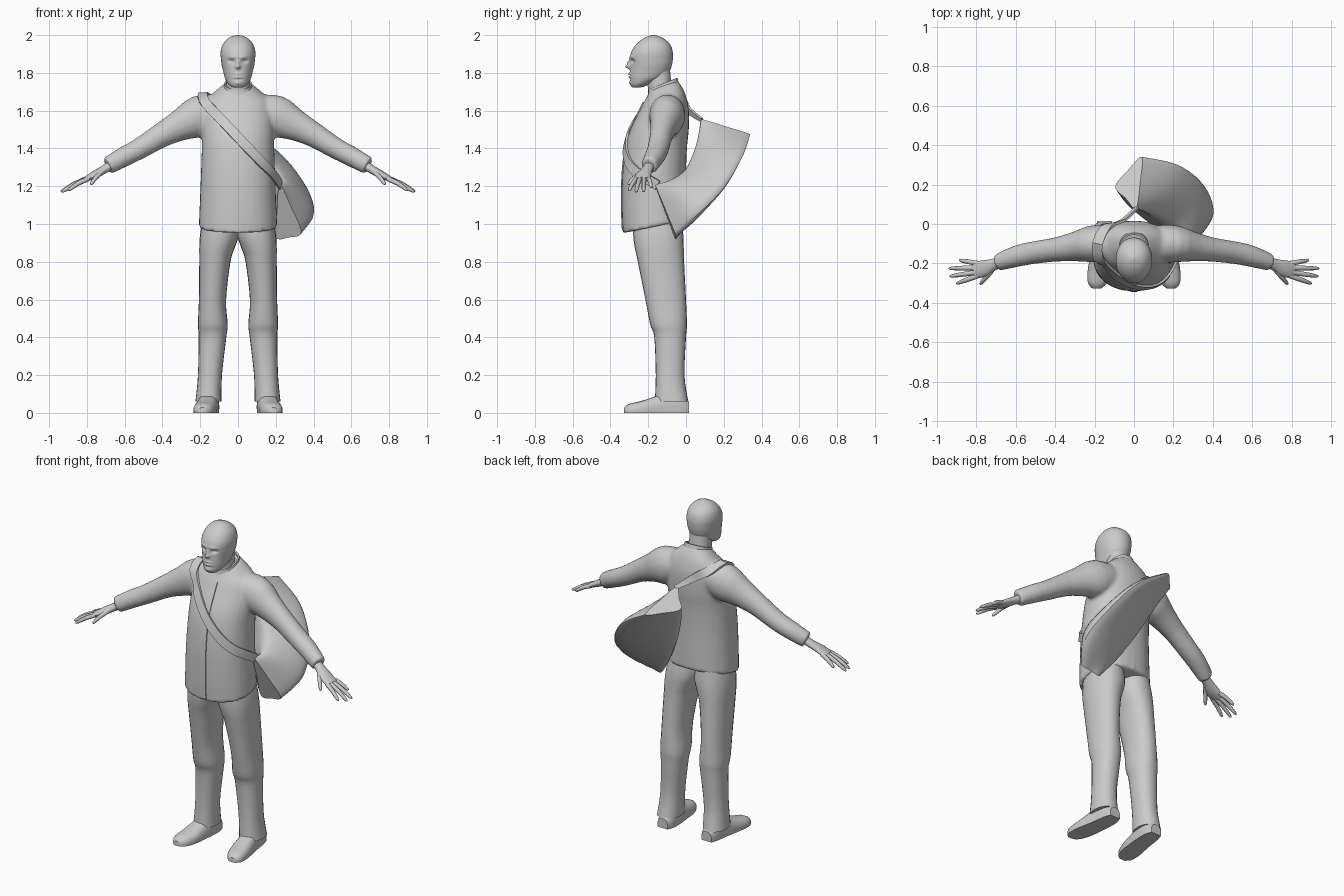
import bpy, bmesh, math
from mathutils import Vector as V
from mathutils.bvhtree import BVHTree

if "Cube" in bpy.data.objects:
    bpy.data.objects.remove(bpy.data.objects["Cube"])

mat = bpy.data.materials.new("light_grey")
mat.diffuse_color = (0.6, 0.6, 0.6, 1)
mat.use_nodes = True
mat.node_tree.nodes["Principled BSDF"].inputs["Base Color"].default_value = mat.diffuse_color


def spline(rows, sub, closed=False):
    """Smooth interpolation through rows of numbers."""
    n, out = len(rows), []
    for i in range(n if closed else n - 1):
        idx = [i - 1, i, i + 1, i + 2]
        idx = [j % n if closed else min(max(j, 0), n - 1) for j in idx]
        a, b, c, d = (rows[j] for j in idx)
        for k in range(sub):
            t = k / sub
            out.append([q + 0.5 * t * (r - p + t * (2*p - 5*q + 4*r - s + t * (3*(q - r) + s - p)))
                        for p, q, r, s in zip(a, b, c, d)])
    if not closed:
        out.append(list(rows[-1]))
    return out


def loft(name, rings, caps=True, angle=50):
    """Skin a list of point rings into one object."""
    bm = bmesh.new()
    vs = [[bm.verts.new(p) for p in r] for r in rings]
    n = len(rings[0])
    for a, b in zip(vs, vs[1:]):
        for i in range(n):
            bm.faces.new((a[i], a[(i + 1) % n], b[(i + 1) % n], b[i]))
    if caps:
        bm.faces.new(vs[0])
        bm.faces.new(vs[-1])
    bmesh.ops.recalc_face_normals(bm, faces=bm.faces)
    me = bpy.data.meshes.new(name)
    bm.to_mesh(me)
    bm.free()
    ob = bpy.data.objects.new(name, me)
    bpy.context.collection.objects.link(ob)
    me.materials.append(mat)
    smooth(ob, angle)
    return ob


def smooth(ob, angle=50):
    bpy.ops.object.select_all(action='DESELECT')
    ob.select_set(True)
    bpy.context.view_layer.objects.active = ob
    bpy.ops.object.shade_smooth_by_angle(angle=math.radians(angle))


def level_ring(x0, x1, yf, yb, z, tilt=0, n=32, e=0.9):
    """Horizontal rounded ring between side, front and back limits."""
    pts = []
    for i in range(n):
        a = math.tau * i / n
        c, s = math.cos(a), math.sin(a)
        x = (x0 + x1) / 2 + (x1 - x0) / 2 * math.copysign(abs(c) ** e, c)
        dy = (yb - yf) / 2 * math.copysign(abs(s) ** e, s)
        pts.append((x, (yf + yb) / 2 + dy, z + tilt * dy))
    return pts


def tube(name, rows, side=1, n=16, sub=3):
    """Tube along rows of x, y, z, half width, half height."""
    rows, rings = spline(rows, sub), []
    for i, r in enumerate(rows):
        a, b = rows[max(i - 1, 0)], rows[min(i + 1, len(rows) - 1)]
        d = (V(b[:3]) - V(a[:3])).normalized()
        w = V((0, 0, 1)).cross(d).normalized()
        u = d.cross(w)
        ring = []
        for k in range(n):
            t = math.tau * k / n
            p = V(r[:3]) + w * r[3] * math.cos(t) + u * r[4] * math.sin(t)
            ring.append((p.x * side, p.y, p.z))
        rings.append(ring)
    return loft(name, rings)


# Jacket body: z, half width, front, back, tilt
body = [(.985, .208, -.335, 0, .2), (1.1, .203, -.34, 0, .1), (1.25, .197, -.338, 0, 0),
        (1.4, .192, -.322, .005, 0), (1.5, .192, -.295, .015, 0), (1.6, .185, -.25, .015, .05),
        (1.66, .165, -.225, 0, .15), (1.7, .12, -.205, -.02, .25), (1.735, .075, -.19, -.045, .35)]
jacket = loft("jacket", [level_ring(-w, w, f, b, z, t) for z, w, f, b, t in spline(body, 4)])

# Sleeves, merged into the jacket
sleeve = [(.08, -.1, 1.60, .09, .085), (.2, -.1, 1.57, .095, .112), (.3, -.115, 1.525, .075, .085),
          (.4, -.13, 1.473, .061, .066), (.52, -.147, 1.4, .057, .056), (.6, -.165, 1.358, .054, .053),
          (.69, -.195, 1.308, .043, .048)]
sleeves = [tube("sleeve", sleeve, s, 24) for s in (1, -1)]
bpy.ops.object.select_all(action='DESELECT')
for ob in sleeves + [jacket]:
    ob.select_set(True)
bpy.context.view_layer.objects.active = jacket
bpy.ops.object.join()
rm = jacket.modifiers.new("merge", 'REMESH')
rm.mode, rm.voxel_size = 'VOXEL', 0.011
sm = jacket.modifiers.new("soften", 'SMOOTH')
sm.factor, sm.iterations = 0.5, 4
for m in ("merge", "soften"):
    bpy.ops.object.modifier_apply(modifier=m)
if not jacket.data.materials:
    jacket.data.materials.append(mat)
smooth(jacket)

# Trouser legs: z, inner x, outer x, front, back
leg = [(1.06, .005, .18, -.28, -.03), (.95, -.005, .2, -.28, -.015), (.88, .015, .205, -.272, -.012),
       (.8, .04, .205, -.255, -.01), (.6, .063, .207, -.215, 0), (.47, .055, .212, -.19, .005),
       (.4, .062, .208, -.168, 0), (.2, .085, .212, -.16, -.008), (.06, .088, .225, -.165, .012)]
# Shoes: y, centre x, half width, height
shoe = [(.015, .15, .035, .06), (-.03, .15, .05, .1), (-.1, .155, .055, .11), (-.17, .165, .058, .085),
        (-.24, .175, .06, .062), (-.3, .185, .048, .048), (-.328, .188, .02, .028)]
# Fingers: base and tip
fingers = [((.79, -.2, 1.245), (.885, -.183, 1.195)), ((.8, -.222, 1.24), (.938, -.225, 1.172)),
           ((.8, -.245, 1.238), (.934, -.265, 1.17)), ((.79, -.262, 1.24), (.9, -.302, 1.178)),
           ((.72, -.235, 1.275), (.78, -.307, 1.21))]
for s, tag in ((1, "left"), (-1, "right")):
    loft("trouser_leg_" + tag, [[(x * s, y, zz) for x, y, zz in level_ring(a, b, f, k, z, 0, 24)]
                                for z, a, b, f, k in spline(leg, 4)])
    rings = []
    for y, xc, w, h in spline(shoe, 3):
        ring = []
        for i in range(20):
            a = math.tau * i / 20
            c, q = math.cos(a), math.sin(a)
            up = q if q > 0 else -abs(q) ** .4
            ring.append((s * (xc + w * math.copysign(abs(c) ** .7, c)), y, h * max(0, .3 + .7 * up)))
        rings.append(ring)
    loft("shoe_" + tag, rings, angle=40)
    tube("palm_" + tag, [(.66, -.19, 1.318, .028, .026), (.71, -.205, 1.288, .03, .022),
                         (.76, -.225, 1.26, .042, .02), (.81, -.234, 1.236, .042, .013)], s)
    for i, (a, b) in enumerate(fingers):
        a, b = V(a), V(b)
        mid = a.lerp(b, .5) + V((0, 0, .006))
        tube("finger_%s_%d" % (tag, i + 1), [(*a, .013, .013), (*mid, .012, .012),
             (*a.lerp(b, .9), .009, .009), (*b, .003, .003)], s, 8, 2)

# Neck and collar
loft("neck", [level_ring(-w, w, f, b, z) for z, w, f, b in
              [(1.66, .065, -.19, -.06), (1.74, .062, -.205, -.078), (1.82, .06, -.21, -.085)]])
collar = [(1.715, .086, -.206, -.034), (1.735, .076, -.2, -.04), (1.755, .073, -.2, -.046),
          (1.755, .064, -.192, -.056), (1.72, .064, -.19, -.056)]
loft("collar", [level_ring(-w, w, f, b, z - .012, .4) for z, w, f, b in collar], False)

# Head, then facial relief: x, z, spread x, spread z, push along y
head_rows = [(1.722, .02, -.28, -.25), (1.728, .036, -.289, -.22), (1.745, .054, -.295, -.18),
             (1.775, .07, -.299, -.115), (1.81, .079, -.297, -.086), (1.84, .086, -.295, -.075),
             (1.87, .09, -.296, -.07), (1.91, .092, -.29, -.07), (1.95, .081, -.265, -.083),
             (1.98, .056, -.23, -.115), (1.995, .028, -.197, -.148), (2.0, .005, -.178, -.168)]
head = loft("head", [level_ring(-w, w, f, b, z, 0, 72, .95) for z, w, f, b in spline(head_rows, 6)], angle=80)
relief = [(0, 1.833, .011, .011, -.026), (0, 1.855, .008, .014, -.014), (.035, 1.862, .016, .010, .015),
          (-.035, 1.862, .016, .010, .015), (.03, 1.884, .024, .008, -.007), (-.03, 1.884, .024, .008, -.007),
          (0, 1.793, .022, .005, -.008), (0, 1.778, .02, .005, -.007), (0, 1.786, .02, .003, .006),
          (0, 1.764, .03, .005, .005), (0, 1.745, .02, .01, -.006)]
for v in head.data.vertices:
    if v.co.y < -.2:
        x, z = v.co.x, v.co.z
        v.co.y += sum(k * math.exp(-((x - cx) / sx) ** 2 - ((z - cz) / sz) ** 2) for cx, cz, sx, sz, k in relief)

# Ribbons laid on the jacket
bvh = BVHTree.FromObject(jacket, bpy.context.evaluated_depsgraph_get())


def hit(origin, direction, lift):
    p, n, _, _ = bvh.ray_cast(V(origin), V(direction))
    return (p + n * lift, n) if p else None


def ribbon(name, path, widths, thick):
    rows = spline([(*p, *n, w) for (p, n), w in zip(path, widths)], 2)
    rings = []
    for i, r in enumerate(rows):
        t = V(rows[min(i + 1, len(rows) - 1)][:3]) - V(rows[max(i - 1, 0)][:3])
        n = V(r[3:6]).normalized()
        w = t.cross(n).normalized() * r[6]
        p, n = V(r[:3]), n * thick
        rings.append([p + w + n, p - w + n, p - w - n, p + w - n])
    return loft(name, rings, angle=30)


front = [hit((-.18 + .35 * t / 9, -1, 1.65 - .375 * t / 9), (0, 1, 0), .006) for t in range(10)]
over = [hit((-.185, -.1, 3), (0, 0, -1), .008)]
back = [hit((x, 1, z), (0, -1, 0), .008) for x, z in ((-.15, 1.655), (-.1, 1.63), (-.05, 1.595))]
ends = [(V((.208, -.2, 1.235)), V((.8, -.6, 0))), (V((.225, -.15, 1.205)), V((.9, -.4, 0)))]
tail = [(V((.015, .085, 1.55)), V((-.3, .9, .3)))]
path = [p for p in ends[::-1] + front[::-1] + over + back + tail if p]
ribbon("shoulder_strap", path, [.026] * (len(path) - 3) + [.024, .02, .012], .006)

placket = [p for p in (hit((0, -1, .965 + .085 * i), (0, 1, 0), .002) for i in range(9)) if p]
ribbon("front_placket", placket, [.018] * len(placket), .003)

# Slung bag: mouth, outer base corner, inner base corner from top end to bottom end
bag = [((.01, .08, 1.555), (.04, .34, 1.475), (-.095, .19, 1.485)),
       ((.10, .06, 1.42), (.22, .3, 1.36), (-.04, .12, 1.36)),
       ((.20, .0, 1.29), (.35, .2, 1.19), (.03, .055, 1.2)),
       ((.24, -.09, 1.23), (.4, .06, 1.05), (.12, -.01, 1.04)),
       ((.22, -.165, 1.21), (.335, -.06, .955), (.2, -.06, .93))]
sections = []
for i, (m, r, l) in enumerate(bag):
    m, r, l = V(m), V(r), V(l)
    c = (m + r + l) / 3
    k = (.15, .5, .5, .4, .15)[i]
    out = [m, (m + r) / 2, r, (r + l) / 2, l, (l + m) / 2]
    for j in (1, 3, 5):
        out[j] = out[j] + (out[j] - c) * k * (.4 if j == 5 else 1)
    sections.append([co for p in out for co in p])
rings = []
for row in spline(sections, 5):
    rings.append(spline([row[j:j + 3] for j in range(0, 18, 3)], 5, True))
loft("slung_bag", rings, angle=45)
